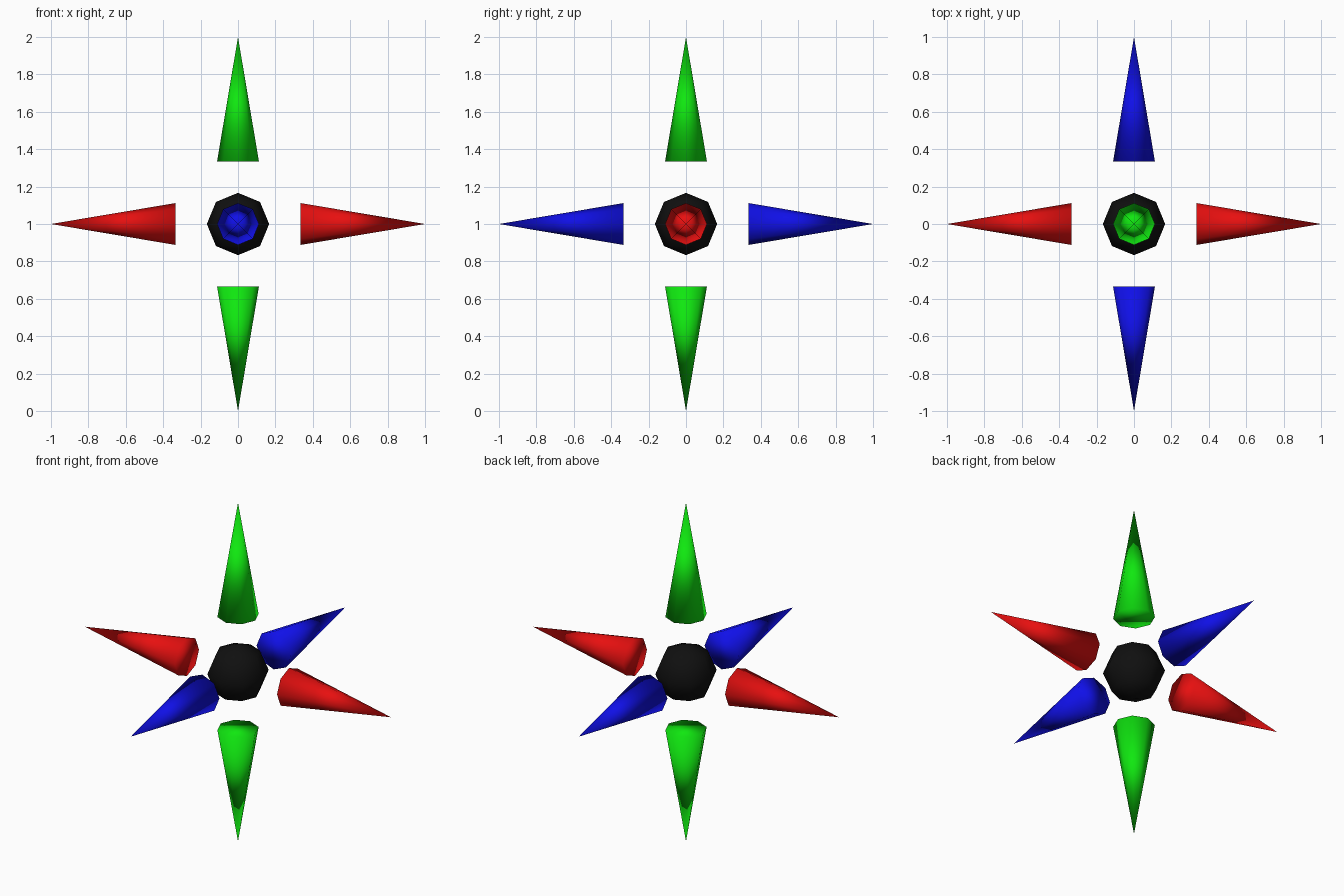
import bpy
from mathutils import Vector

cube = bpy.data.objects.get("Cube")
if cube:
    bpy.data.objects.remove(cube, do_unlink=True)


def make_material(name, color):
    mat = bpy.data.materials.new(name)
    mat.use_nodes = True
    mat.diffuse_color = (*color, 1)
    mat.node_tree.nodes["Principled BSDF"].inputs["Base Color"].default_value = (*color, 1)
    return mat


LOW, HIGH = 0.005, 0.8
black = make_material("black", (LOW, LOW, LOW))
red = make_material("red", (HIGH, LOW, LOW))
green = make_material("green", (LOW, HIGH, LOW))
blue = make_material("blue", (LOW, LOW, HIGH))

SIDES = 8
CENTRE = Vector((0, 0, 1))
BASE_DIST = 1 / 3          # gap from the centre to each spike's base
SPIKE_LENGTH = 2 / 3


def finish(name, mat):
    obj = bpy.context.object
    obj.name = name
    obj.data.materials.append(mat)
    bpy.ops.object.shade_smooth()
    return obj


def spike(name, direction, mat):
    axis = Vector(direction)
    bpy.ops.mesh.primitive_cone_add(
        vertices=SIDES, radius1=0.112, radius2=0, depth=SPIKE_LENGTH,
        location=CENTRE + axis * (BASE_DIST + SPIKE_LENGTH / 2),
        rotation=axis.to_track_quat("Z", "Y").to_euler())
    return finish(name, mat)


# Central ball
bpy.ops.mesh.primitive_uv_sphere_add(
    segments=SIDES, ring_count=SIDES // 2, radius=1 / 6, location=CENTRE)
finish("centre_ball", black)

# One pair of spikes along each axis, pointing outwards
spike("left_spike", (1, 0, 0), red)
spike("right_spike", (-1, 0, 0), red)
spike("back_spike", (0, 1, 0), blue)
spike("front_spike", (0, -1, 0), blue)
spike("top_spike", (0, 0, 1), green)
spike("bottom_spike", (0, 0, -1), green)
